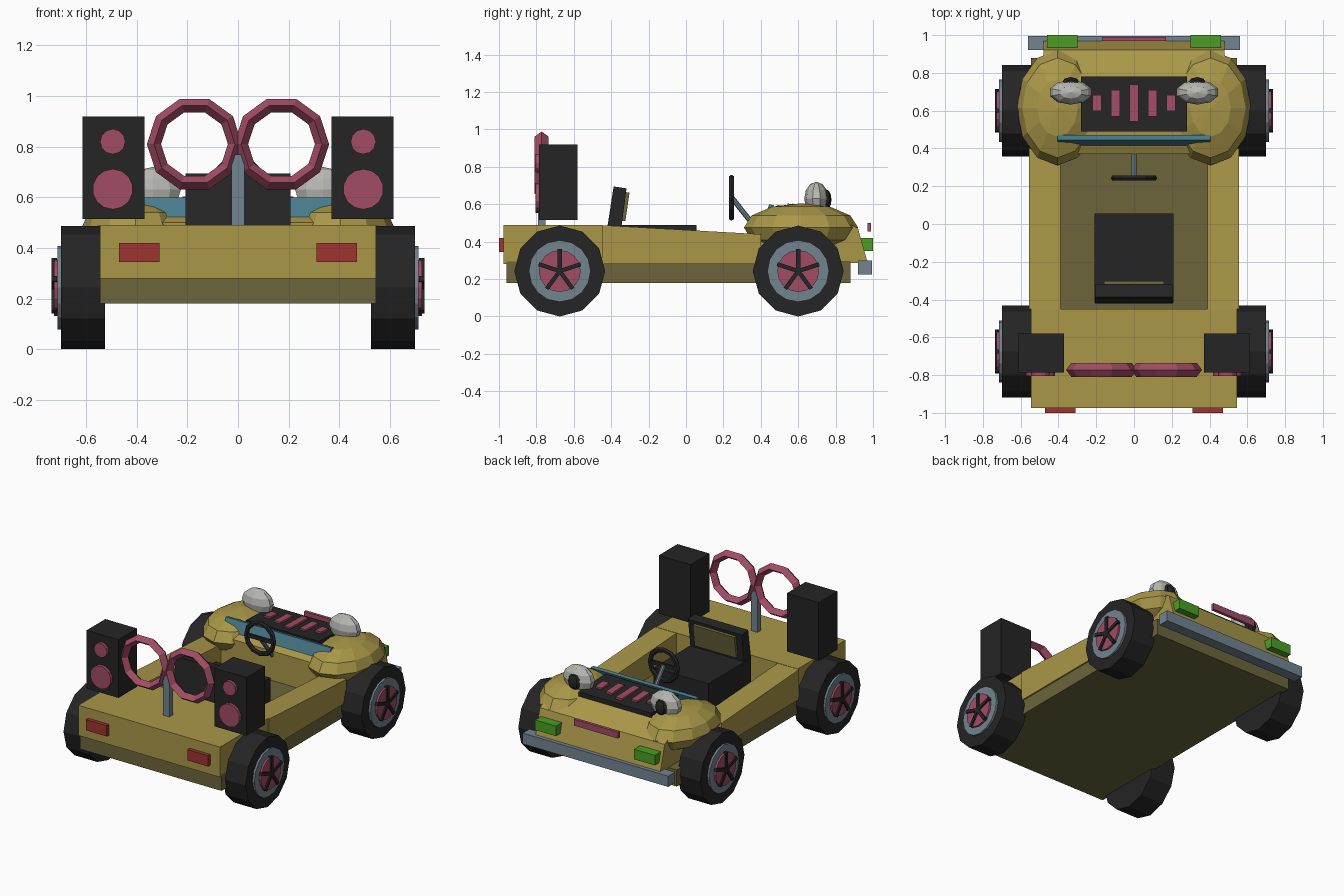
import bpy, bmesh, math
from mathutils import Matrix, Vector

if "Cube" in bpy.data.objects:
    bpy.data.objects.remove(bpy.data.objects["Cube"])

def mat(name, r, g, b):
    m = bpy.data.materials.new(name)
    m.diffuse_color = (r, g, b, 1)
    m.use_nodes = True
    m.node_tree.nodes["Principled BSDF"].inputs["Base Color"].default_value = m.diffuse_color
    return m

OLIVE = mat("olive_paint", .40, .31, .065)
DARK = mat("dark_olive", .15, .13, .045)
BLACK = mat("black", .018, .018, .018)
PINK = mat("pink", .36, .072, .13)
STEEL = mat("blue_grey", .17, .23, .28)
TEAL = mat("teal", .065, .20, .26)
PALE = mat("pale_grey", .48, .48, .45)
GREEN = mat("green", .07, .34, .018)
RED = mat("red", .34, .035, .03)

def finish(bm, name, m):
    bmesh.ops.recalc_face_normals(bm, faces=bm.faces)
    me = bpy.data.meshes.new(name)
    bm.to_mesh(me)
    bm.free()
    me.materials.append(m)
    ob = bpy.data.objects.new(name, me)
    bpy.context.collection.objects.link(ob)
    return ob

def box(name, m, x, y, z):
    """Box from (min, max) pairs."""
    bm = bmesh.new()
    s = [b - a for a, b in (x, y, z)]
    c = [(a + b) / 2 for a, b in (x, y, z)]
    bmesh.ops.create_cube(bm, size=1, matrix=Matrix.Translation(c) @ Matrix.Diagonal((*s, 1)))
    return finish(bm, name, m)

def prism(name, m, pts, x0, x1):
    """Side profile of (y, z) points extruded along x."""
    bm = bmesh.new()
    f = bm.faces.new([bm.verts.new((x0, y, z)) for y, z in pts])
    r = bmesh.ops.extrude_face_region(bm, geom=[f])
    bmesh.ops.translate(bm, vec=(x1 - x0, 0, 0),
                        verts=[v for v in r["geom"] if isinstance(v, bmesh.types.BMVert)])
    return finish(bm, name, m)

def disc(name, m, a, b, r, n, r2=None):
    """Cylinder between two points."""
    a, b = Vector(a), Vector(b)
    d = b - a
    bm = bmesh.new()
    rot = d.to_track_quat('Z', 'Y').to_matrix().to_4x4()
    bmesh.ops.create_cone(bm, cap_ends=True, segments=n, radius1=r, radius2=r2 or r, depth=d.length,
                          matrix=Matrix.Translation((a + b) / 2) @ rot)
    return finish(bm, name, m)

def ball(name, m, c, r, u, v):
    bm = bmesh.new()
    bmesh.ops.create_uvsphere(bm, u_segments=u, v_segments=v, radius=1,
                              matrix=Matrix.Translation(c) @ Matrix.Diagonal((*r, 1)))
    return finish(bm, name, m)

def ring(name, m, c, R, r, depth, n, k):
    """Torus in the xz plane, with its tube stretched along y."""
    bm = bmesh.new()
    g = []
    for i in range(n):
        t = 2 * math.pi * i / n
        g.append([])
        for j in range(k):
            p = 2 * math.pi * j / k
            q = R + r * math.cos(p)
            g[i].append(bm.verts.new((c[0] + q * math.cos(t), c[1] + depth * math.sin(p),
                                      c[2] + q * math.sin(t))))
    for i in range(n):
        for j in range(k):
            i2, j2 = (i + 1) % n, (j + 1) % k
            bm.faces.new((g[i][j], g[i2][j], g[i2][j2], g[i][j2]))
    return finish(bm, name, m)

def span(s, a, b):
    return tuple(sorted((s * a, s * b)))

# Chassis and body
box("chassis_floor", DARK, (-.545, .545), (-.96, .88), (.18, .295))
box("rear_deck", OLIVE, (-.545, .545), (-.975, -.45), (.28, .49))
prism("hood_nose", OLIVE, [(.37, .29), (.37, .50), (.45, .54), (.76, .56), (.92, .47), (.972, .285)], -.48, .48)
box("front_bumper", STEEL, (-.56, .56), (.92, .995), (.225, .30))
box("nose_bar", PINK, (-.17, .17), (.97, .99), (.455, .50))

# Grille with slats
prism("grille", BLACK, [(.49, .52), (.49, .595), (.78, .58), (.78, .50)], -.28, .28)
for i in range(-2, 3):
    h = (.098, .07, .042)[abs(i)]
    prism("grille_slat", PINK, [(.64 - h, .57), (.64 - h, .603), (.64 + h, .597), (.64 + h, .57)],
          i * .098 - .024, i * .098 + .024)

# Windscreen strip
prism("windscreen", TEAL, [(.41, .51), (.445, .60), (.47, .595), (.435, .51)], -.405, .405)

for s in (-1, 1):
    # Side rails, fenders and eye-like headlights
    prism("side_rail", OLIVE, [(-.45, .28), (-.45, .488), (.40, .44), (.40, .28)], s * .39, s * .555)
    ball("front_fender", OLIVE, (s * .405, .615, .475), (.215, .305, .13), 12, 6)
    ball("headlight_dome", PALE, (s * .335, .697, .63), (.115, .065, .09), 10, 6)
    ball("headlight_pupil", BLACK, (s * .335, .748, .625), (.047, .03, .055), 8, 6)
    # Lamps
    box("front_lamp", GREEN, span(s, .30, .46), (.93, 1.0), (.35, .42))
    box("rear_lamp", RED, span(s, .31, .47), (-1.0, -.97), (.345, .42))
    # Speakers
    box("speaker_box", BLACK, span(s, .37, .615), (-.785, -.58), (.515, .92))
    disc("woofer", PINK, (s * .495, -.78, .632), (s * .495, -.805, .632), .08, 14)
    disc("tweeter", PINK, (s * .495, -.78, .82), (s * .495, -.805, .82), .05, 12)
    # Twin rings
    ring("tail_ring", PINK, (s * .172, -.772, .81), .16, .028, .037, 10, 4)
    # Wheels
    for y in (-.675, .60):
        z = .243
        disc("tyre", BLACK, (s * .525, y, z), (s * .70, y, z), .243, 12)
        disc("wheel_rim", STEEL, (s * .69, y, z), (s * .714, y, z), .165, 16)
        disc("hub", PINK, (s * .70, y, z), (s * .727, y, z), .112, 16)
        for k in range(5):
            a = math.pi / 2 + k * math.tau / 5
            c, n = math.cos(a), math.sin(a)
            pts = [(y + u * c - w * n, z + u * n + w * c)
                   for u, w in ((0, -.011), (.118, -.011), (.118, .011), (0, .011))]
            prism("wheel_spoke", BLACK, pts, s * .715, s * .737)

# Ring post
prism("ring_post", STEEL, [(-.79, .485), (-.79, .77), (-.75, .77), (-.75, .485)], -.025, .025)

# Seat
box("seat_cushion", BLACK, (-.21, .21), (-.415, .055), (.295, .49))
prism("seat_back", BLACK, [(-.42, .48), (-.387, .695), (-.318, .685), (-.345, .48)], -.207, .207)
prism("seat_back_pad", DARK, [(-.345, .51), (-.323, .665), (-.302, .662), (-.324, .51)], -.16, .16)

# Steering wheel and column
ring("steering_wheel", BLACK, (0, .243, .635), .106, .017, .016, 12, 6)
box("steering_spoke", BLACK, (-.105, .105), (.235, .25), (.622, .648))
disc("steering_column", STEEL, (0, .245, .635), (0, .40, .44), .014, 8)
